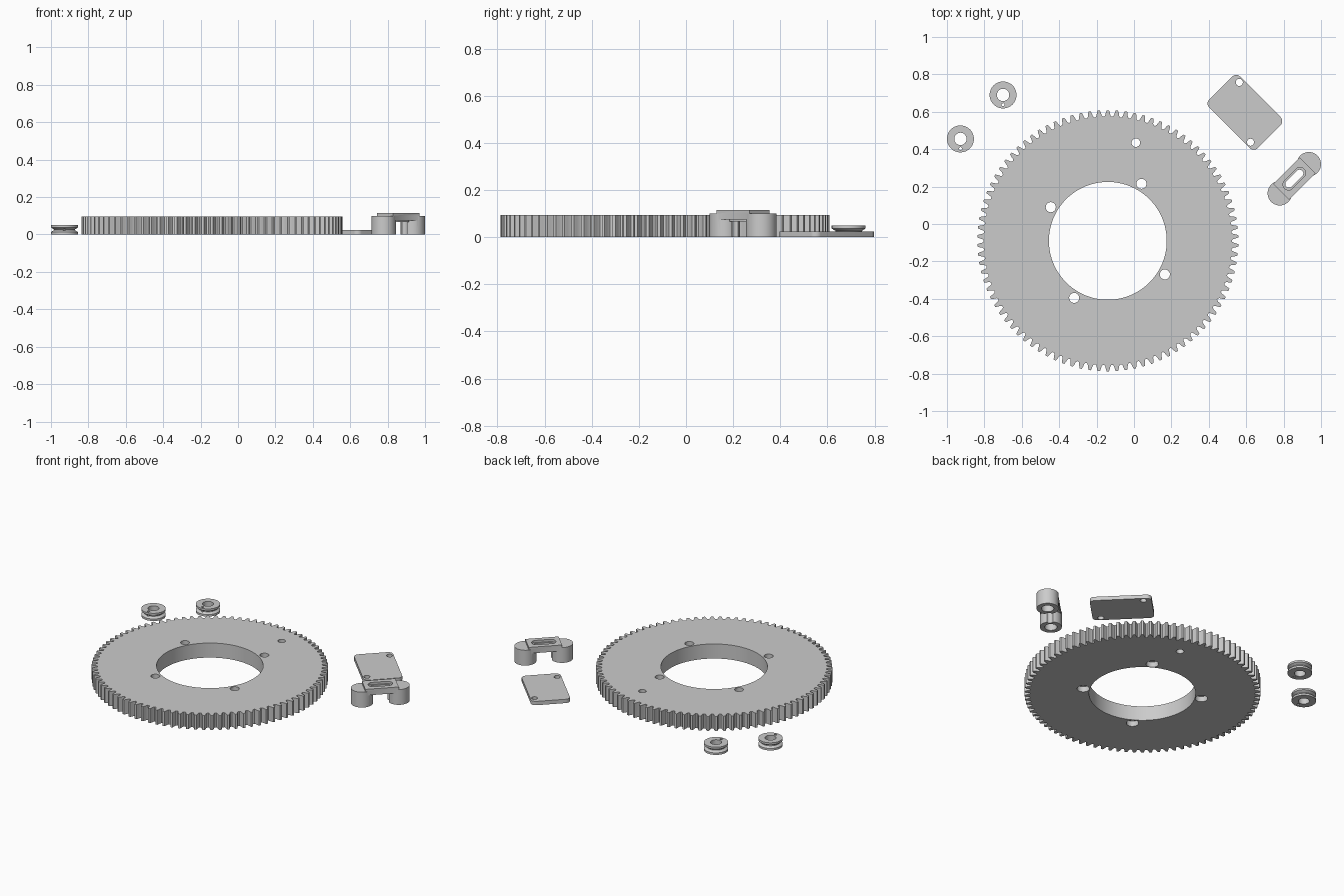
import bpy, bmesh
from math import sin, cos, pi, radians
from mathutils import Matrix

if "Cube" in bpy.data.objects:
    bpy.data.objects.remove(bpy.data.objects["Cube"], do_unlink=True)

grey = bpy.data.materials.new("plain_grey")
grey.use_nodes = True
grey.diffuse_color = (0.6, 0.6, 0.6, 1)
grey.node_tree.nodes["Principled BSDF"].inputs["Base Color"].default_value = (0.6, 0.6, 0.6, 1)


def make_object(name, bm, at, turn):
    bmesh.ops.recalc_face_normals(bm, faces=bm.faces)
    bm.transform(Matrix.Translation((*at, 0)) @ Matrix.Rotation(radians(turn), 4, "Z"))
    mesh = bpy.data.meshes.new(name)
    bm.to_mesh(mesh)
    bm.free()
    mesh.materials.append(grey)
    ob = bpy.data.objects.new(name, mesh)
    bpy.context.collection.objects.link(ob)
    return ob


def extrude(name, outline, z0, z1, at=(0, 0), turn=0):
    """Solid made by raising a flat outline from z0 to z1."""
    bm = bmesh.new()
    face = bm.faces.new([bm.verts.new((x, y, z0)) for x, y in outline])
    raised = bmesh.ops.extrude_face_region(bm, geom=[face])["geom"]
    verts = [v for v in raised if isinstance(v, bmesh.types.BMVert)]
    bmesh.ops.translate(bm, verts=verts, vec=(0, 0, z1 - z0))
    return make_object(name, bm, at, turn)


def rounded(a, b, r, steps=8):
    """Outline with corner centres at +-a, +-b: a circle, slot or rounded plate."""
    pts = []
    for k, (sx, sy) in enumerate(((1, 1), (-1, 1), (-1, -1), (1, -1))):
        for i in range(steps + 1):
            t = (k + i / steps) * pi / 2
            p = (round(sx * a + r * cos(t), 6), round(sy * b + r * sin(t), 6))
            if p not in pts:
                pts.append(p)
    return pts


def lathe(name, profile, at, n=48):
    """Ring made by revolving a closed (radius, z) profile."""
    bm = bmesh.new()
    rings = [[bm.verts.new((r * cos(2 * pi * i / n), r * sin(2 * pi * i / n), z))
              for r, z in profile] for i in range(n)]
    m = len(profile)
    for i in range(n):
        p, q = rings[i], rings[(i + 1) % n]
        for j in range(m):
            k = (j + 1) % m
            bm.faces.new((p[j], q[j], q[k], p[k]))
    return make_object(name, bm, at, 0)


def combine(ob, tool, operation="DIFFERENCE"):
    mod = ob.modifiers.new("combine", "BOOLEAN")
    mod.operation, mod.solver, mod.object = operation, "EXACT", tool
    bpy.context.view_layer.objects.active = ob
    bpy.ops.object.modifier_apply(modifier=mod.name)
    bpy.data.objects.remove(tool, do_unlink=True)


def drill(ob, r, at, z0=-0.1, z1=0.3, steps=6):
    combine(ob, extrude("drill", rounded(0, 0, r, steps), z0, z1, at))


def finish(ob):
    bpy.ops.object.select_all(action="DESELECT")
    ob.select_set(True)
    bpy.context.view_layer.objects.active = ob
    bpy.ops.object.shade_smooth_by_angle(angle=radians(30))


# Large spur gear: (fraction of tooth pitch, radius) for one tooth
TEETH = 90
GX, GY = -0.14, -0.09
tooth = [(-0.40, 0.664), (-0.29, 0.672), (-0.23, 0.684), (-0.13, 0.698),
         (0.13, 0.698), (0.23, 0.684), (0.29, 0.672), (0.40, 0.664)]
outline = []
for i in range(TEETH):
    for f, r in tooth:
        t = pi / 2 + (i + f) * 2 * pi / TEETH
        outline.append((r * cos(t), r * sin(t)))
gear = extrude("gear_wheel", outline, 0, 0.095, (GX, GY))
drill(gear, 0.315, (GX, GY), steps=24)

# Bolt holes around the bore, wider underneath, and one outer hole
for k in range(4):
    t = radians(59.5 + 90 * k)
    spot = (GX + 0.354 * cos(t), GY + 0.354 * sin(t))
    drill(gear, 0.027, spot)
    drill(gear, 0.037, spot, -0.1, 0.035)
drill(gear, 0.023, (0.01, 0.435))
finish(gear)

# Two small grooved pulleys
groove = [(0.033, 0), (0.072, 0), (0.072, 0.013), (0.056, 0.023),
          (0.056, 0.027), (0.072, 0.037), (0.072, 0.05), (0.033, 0.05)]
for name, x, y in (("pulley_back", -0.7, 0.69), ("pulley_side", -0.928, 0.455)):
    pulley = lathe(name, groove, (x, y))
    drill(pulley, 0.008, (x, y - 0.052), steps=3)
    finish(pulley)

# Flat cover plate with two corner holes
PX, PY = 0.593, 0.597
plate = extrude("cover_plate", rounded(0.153, 0.087, 0.03), 0, 0.025, (PX, PY), -45)
for s in (1, -1):
    drill(plate, 0.019, (PX - 0.03 * s, PY + 0.16 * s))
finish(plate)

# Bridge clamp: two round legs, a flat bar, and a slotted boss
CX, CY = 0.857, 0.242
D = 0.11 / 2 ** 0.5
w, l = 0.06, 0.1
clamp = extrude("bridge_clamp", [(-l, -w), (l, -w), (l, w), (-l, w)],
                0.075, 0.115, (CX, CY), 45)
for s in (1, -1):
    leg = extrude("leg", rounded(0, 0, 0.065, 10), 0, 0.1, (CX + s * D, CY + s * D))
    combine(clamp, leg, "UNION")
combine(clamp, extrude("boss", rounded(0.035, 0, 0.033), 0.066, 0.09, (CX, CY), 45), "UNION")
combine(clamp, extrude("slot", rounded(0.04, 0, 0.02), -0.1, 0.3, (CX, CY), 45))
combine(clamp, extrude("recess", rounded(0.043, 0, 0.03), 0.1, 0.3, (CX, CY), 45))
for s in (1, -1):
    drill(clamp, 0.037, (CX + s * D, CY + s * D), -0.1, 0.05)
finish(clamp)
